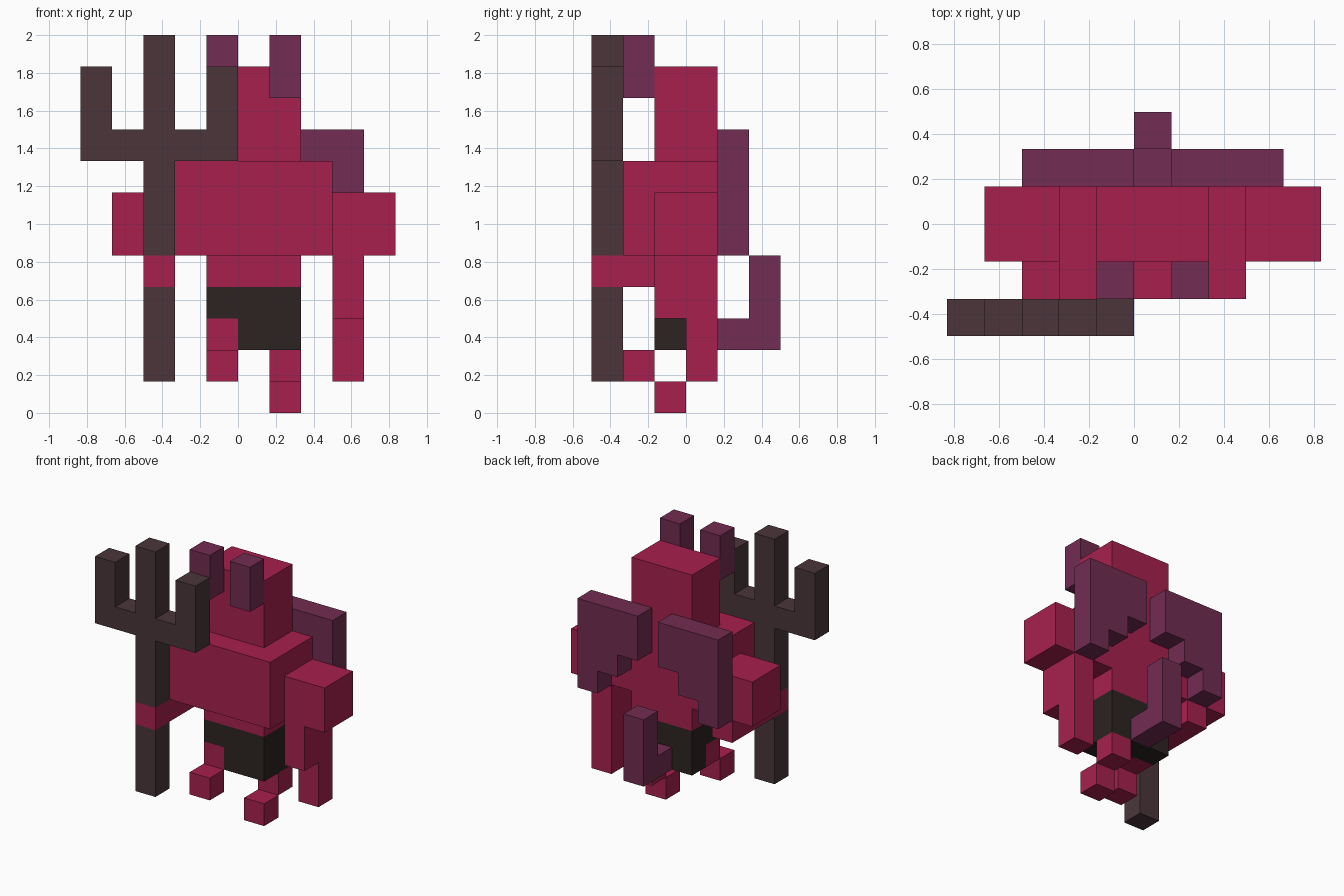
import bpy, bmesh
from mathutils import Vector

cube = bpy.data.objects.get("Cube")
if cube:
    bpy.data.objects.remove(cube, do_unlink=True)

U = 1 / 6  # edge length of one block


def material(name, color):
    m = bpy.data.materials.new(name)
    m.use_nodes = True
    m.diffuse_color = (*color, 1)
    bsdf = next(n for n in m.node_tree.nodes if n.type == 'BSDF_PRINCIPLED')
    bsdf.inputs["Base Color"].default_value = (*color, 1)
    bsdf.inputs["Roughness"].default_value = 0.9
    return m


crimson = material("crimson_skin", (0.39, 0.0145, 0.077))
purple = material("purple_horn", (0.168, 0.026, 0.085))
iron = material("dark_iron", (0.069, 0.036, 0.042))
cloth = material("black_cloth", (0.026, 0.017, 0.016))

AXES = [Vector(v) for v in ((1, 0, 0), (0, 1, 0), (0, 0, 1))]


def blocks(name, mat, *boxes):
    """Join block ranges (x0, x1, y0, y1, z0, z1) into one outer skin."""
    cells = {(x, y, z) for a, b, c, d, e, f in boxes
             for x in range(a, b) for y in range(c, d) for z in range(e, f)}
    bm = bmesh.new()
    for cell in sorted(cells):
        corner = Vector(cell)
        for i in range(3):
            s, t = AXES[(i + 1) % 3], AXES[(i + 2) % 3]
            for side in (0, 1):
                step = AXES[i] * (2 * side - 1)
                if tuple(int(v) for v in corner + step) in cells:
                    continue
                o = corner + AXES[i] * side
                quad = [o, o + s, o + s + t, o + t]
                if not side:
                    quad.reverse()
                bm.faces.new([bm.verts.new(p * U) for p in quad])
    # Weld the skin and merge the flat areas
    bmesh.ops.remove_doubles(bm, verts=bm.verts, dist=U / 100)
    bmesh.ops.dissolve_limit(bm, angle_limit=0.01, verts=bm.verts, edges=bm.edges)
    mesh = bpy.data.meshes.new(name)
    bm.to_mesh(mesh)
    bm.free()
    mesh.materials.append(mat)
    obj = bpy.data.objects.new(name, mesh)
    bpy.context.collection.objects.link(obj)
    return obj


# Body
blocks("head", crimson, (-1, 2, -1, 1, 8, 11))
blocks("torso", crimson, (-2, 3, -2, 1, 5, 8))
blocks("hips", crimson, (-1, 2, -1, 1, 4, 5))
blocks("loincloth", cloth, (-1, 2, -1, 1, 3, 4), (0, 2, -1, 0, 2, 3), (-1, 2, 0, 1, 2, 3))

# Arms: the right one reaches forward, the left one hangs
blocks("right_arm", crimson, (-4, -2, -1, 1, 5, 7), (-3, -2, -3, 1, 4, 5))
blocks("left_arm", crimson, (3, 5, -1, 1, 5, 7), (3, 4, -1, 1, 3, 5), (3, 4, 0, 1, 1, 3))

# Legs in mid-stride
blocks("right_leg", crimson, (-1, 0, -1, 0, 2, 3))
blocks("right_foot", crimson, (-1, 0, -2, -1, 1, 2))
blocks("left_leg", crimson, (1, 2, 0, 1, 1, 2))
blocks("left_foot", crimson, (1, 2, -1, 0, 0, 1))

# Horns and stepped wings, mirrored about the middle of the body
for side in ("left", "right"):
    def span(a, b):
        return (a, b) if side == "left" else (1 - b, 1 - a)
    blocks(side + "_horn", purple, (*span(1, 2), -2, -1, 10, 12))
    blocks(side + "_wing", purple,
           *[(*span(x, x + 1), 1, 2, 8 - x, 9) for x in (1, 2, 3)])

# Tail
blocks("tail", purple, (0, 1, 1, 3, 2, 3), (0, 1, 2, 3, 3, 5))

# Trident held in the right hand
blocks("trident_shaft", iron, (-3, -2, -3, -2, 1, 4))
blocks("trident_head", iron, (-3, -2, -3, -2, 5, 12), (-5, 0, -3, -2, 8, 9),
       (-5, -4, -3, -2, 9, 11), (-1, 0, -3, -2, 9, 11))
